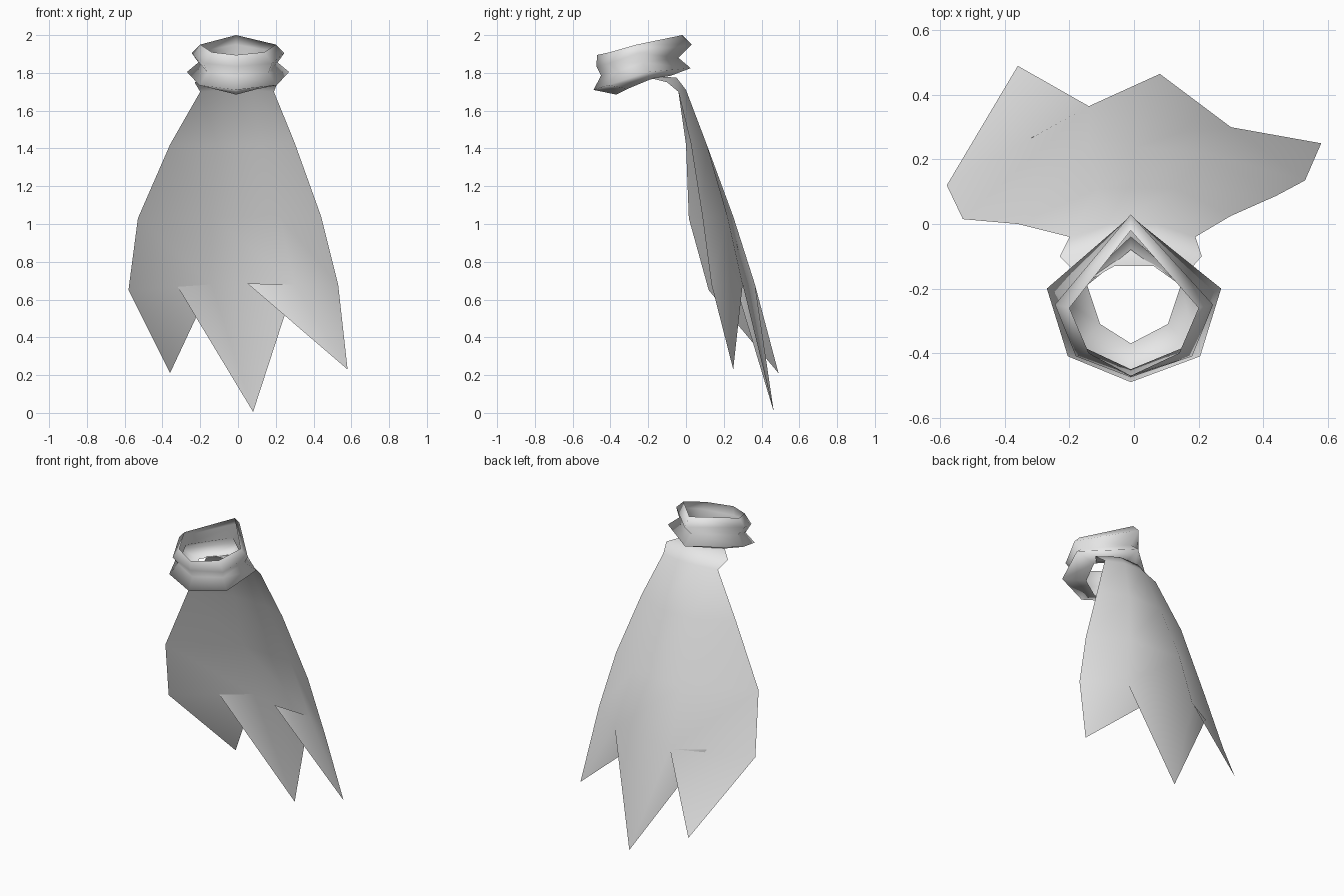
import bpy
import bmesh

cube = bpy.data.objects.get("Cube")
if cube:
    bpy.data.objects.remove(cube, do_unlink=True)

cloth = bpy.data.materials.new("light grey cloth")
cloth.use_nodes = True
GREY = (0.8, 0.8, 0.8, 1)
cloth.diffuse_color = GREY
cloth.node_tree.nodes["Principled BSDF"].inputs["Base Color"].default_value = GREY


def loft(bm, rows, closed=False):
    """Bridge neighbouring rows of points with quads and return the vertices."""
    grid = [[bm.verts.new(p) for p in row] for row in rows]
    for upper, lower in zip(grid, grid[1:]):
        count = len(upper)
        for i in range(count if closed else count - 1):
            j = (i + 1) % count
            bm.faces.new((upper[i], lower[i], lower[j], upper[j]))
    return grid


def finish(name, bm):
    mesh = bpy.data.meshes.new(name)
    bm.to_mesh(mesh)
    bm.free()
    mesh.materials.append(cloth)
    mesh.shade_smooth()
    obj = bpy.data.objects.new(name, mesh)
    bpy.context.collection.objects.link(obj)


def collar_ring(back, side, corner, front):
    """Six-sided ring, mirrored across x, starting at the back."""
    left = [side, corner]
    right = [(-x, y, z) for x, y, z in reversed(left)]
    return [(-0.01, *back), *right[::-1], (-0.01, *front), *left[::-1]]


# Collar: open folded band with two bulges and a waist
bm = bmesh.new()
loft(bm, [
    collar_ring((-0.02, 2.0), (0.2, -0.26, 1.95), (0.14, -0.40, 1.91), (-0.47, 1.895)),
    collar_ring((0.03, 1.95), (0.245, -0.25, 1.905), (0.18, -0.41, 1.85), (-0.475, 1.835)),
    collar_ring((-0.04, 1.88), (0.21, -0.23, 1.855), (0.16, -0.38, 1.80), (-0.45, 1.785)),
    collar_ring((0.025, 1.825), (0.27, -0.2, 1.805), (0.205, -0.41, 1.735), (-0.49, 1.71)),
    collar_ring((-0.08, 1.785), (0.145, -0.19, 1.765), (0.105, -0.31, 1.715), (-0.37, 1.685)),
], closed=True)
finish("collar", bm)

# Cape: sheet that widens downward, seen as rows from the neck to the hem
bm = bmesh.new()
rows = loft(bm, [
    [(-0.15, -0.18, 1.77), (-0.06, -0.13, 1.78), (0.06, -0.13, 1.78), (0.14, -0.18, 1.77)],
    [(-0.23, -0.10, 1.75), (-0.07, -0.05, 1.775), (0.07, -0.05, 1.775), (0.21, -0.10, 1.75)],
    [(-0.20, -0.04, 1.70), (-0.07, 0.0, 1.71), (0.07, 0.0, 1.71), (0.19, -0.04, 1.70)],
    [(-0.36, 0.0, 1.42), (-0.11, 0.11, 1.42), (0.13, 0.11, 1.42), (0.30, 0.025, 1.43)],
    [(-0.53, 0.015, 1.03), (-0.14, 0.25, 1.04), (0.22, 0.22, 1.04), (0.44, 0.087, 1.04)],
    [(-0.58, 0.12, 0.65), (-0.14, 0.365, 0.68), (0.30, 0.30, 0.68), (0.53, 0.135, 0.68)],
])
hem = rows[-1]

# Pointed tails: each hangs from one hem span, the later ones tuck a flap in front
tips = [(-0.36, 0.49, 0.21), (0.08, 0.465, 0.005), (0.58, 0.25, 0.23)]
flaps = [None, (-0.33, 0.26, 0.685), (0.05, 0.30, 0.685)]
for i, (tip, flap) in enumerate(zip(tips, flaps)):
    point = bm.verts.new(tip)
    bm.faces.new((hem[i], point, hem[i + 1]))
    if flap:
        bm.faces.new((bm.verts.new(flap), point, hem[i]))
finish("cape", bm)
